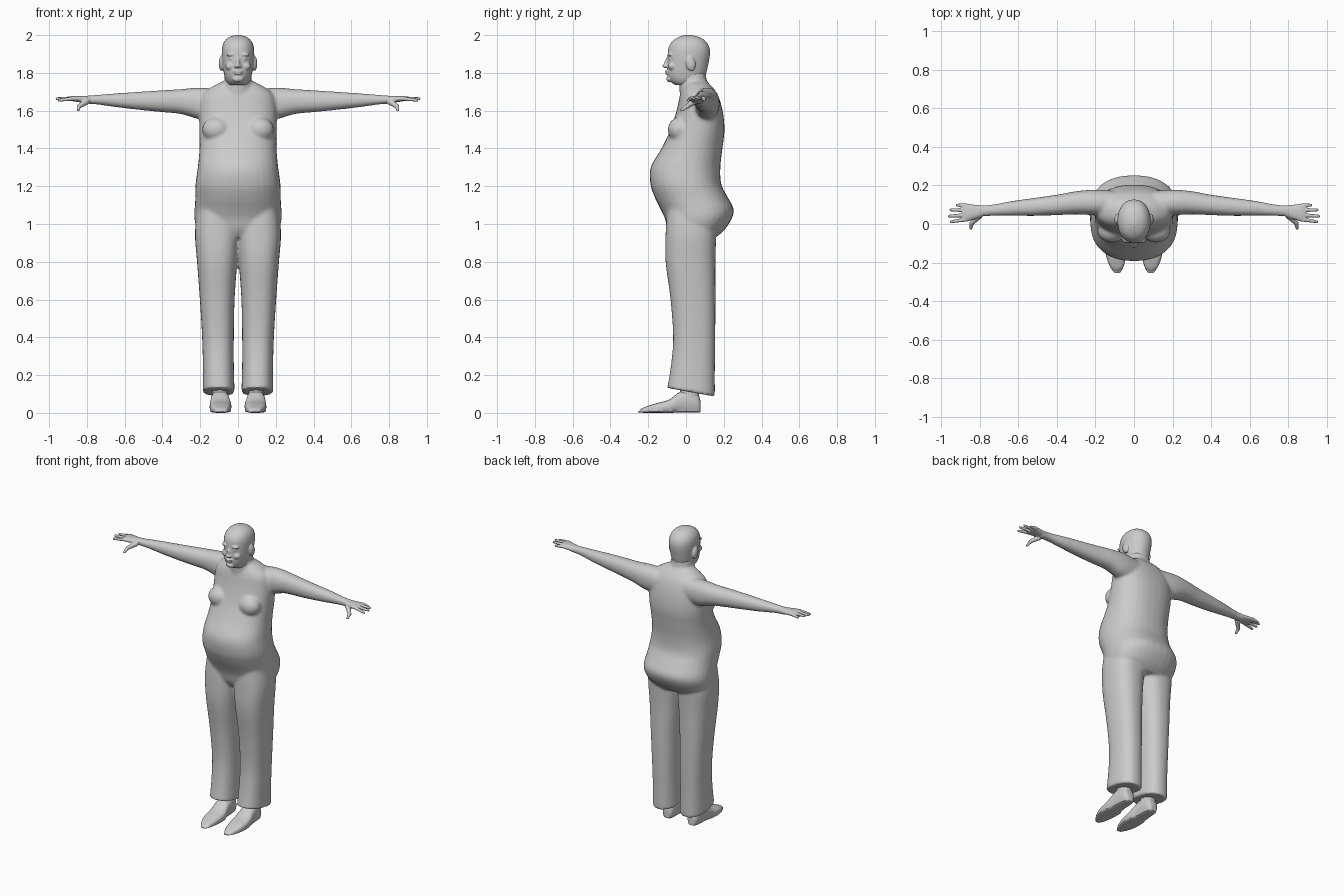
import bpy, bmesh, math
from mathutils import Vector, Matrix

grey = bpy.data.materials.new("plain grey")
grey.diffuse_color = (0.6, 0.6, 0.6, 1)


def spline(rings, steps=4):
    """Catmull-Rom interpolation of the ring parameters."""
    out = []
    for i in range(len(rings) - 1):
        p0, p1 = rings[max(i - 1, 0)], rings[i]
        p2, p3 = rings[i + 1], rings[min(i + 2, len(rings) - 1)]
        for s in range(steps):
            t = s / steps
            out.append([0.5 * (2 * b + (c - a) * t + (2 * a - 5 * b + 4 * c - d) * t * t
                               + (3 * b - a - 3 * c + d) * t ** 3)
                        for a, b, c, d in zip(p0, p1, p2, p3)])
    return out + [list(rings[-1])]


def loft(bm, rings, axis="z", power=2.2, sides=32, steps=4):
    """Rings are (position on axis, min u, max u, min v, max v)."""
    loops = []
    for t, u0, u1, v0, v1 in spline(rings, steps):
        loop = []
        for k in range(sides):
            a = 2 * math.pi * k / sides
            c, s = math.cos(a), math.sin(a)
            u = (u0 + u1) / 2 + (u1 - u0) / 2 * math.copysign(abs(c) ** (2 / power), c)
            v = (v0 + v1) / 2 + (v1 - v0) / 2 * math.copysign(abs(s) ** (2 / power), s)
            co = {"z": (u, v, t), "x": (t, u, v), "y": (u, t, v)}[axis]
            loop.append(bm.verts.new(co))
        loops.append(loop)
    for a, b in zip(loops, loops[1:]):
        for k in range(sides):
            j = (k + 1) % sides
            bm.faces.new((a[k], a[j], b[j], b[k]))
    bm.faces.new(loops[0][::-1])
    bm.faces.new(loops[-1])
    return loops


def blob(bm, centre, size, tilt=0.0):
    m = (Matrix.Translation(centre) @ Matrix.Rotation(tilt, 4, "X")
         @ Matrix.Diagonal((*size, 1)))
    bmesh.ops.create_uvsphere(bm, u_segments=20, v_segments=12, radius=1, matrix=m)


def limb(bm, a, b, r1, r2):
    """Tapered finger with a rounded tip."""
    a, b = Vector(a), Vector(b)
    d = b - a
    m = Matrix.Translation((a + b) / 2) @ d.to_track_quat("Z", "Y").to_matrix().to_4x4()
    bmesh.ops.create_cone(bm, cap_ends=True, segments=10, radius1=r1, radius2=r2,
                          depth=d.length, matrix=m)
    blob(bm, b, (r2, r2, r2))


def mirror_copy(bm):
    dup = bmesh.ops.duplicate(bm, geom=bm.verts[:] + bm.edges[:] + bm.faces[:])["geom"]
    for v in dup:
        if isinstance(v, bmesh.types.BMVert):
            v.co.x = -v.co.x


def finish(name, bm, voxel=0, smooth=0, angle=60):
    bmesh.ops.recalc_face_normals(bm, faces=bm.faces[:])
    me = bpy.data.meshes.new(name)
    bm.to_mesh(me)
    bm.free()
    ob = bpy.data.objects.new(name, me)
    bpy.context.collection.objects.link(ob)
    me.materials.append(grey)
    bpy.context.view_layer.objects.active = ob
    ob.select_set(True)
    if voxel:
        r = ob.modifiers.new("fuse", "REMESH")
        r.mode, r.voxel_size, r.use_smooth_shade = "VOXEL", voxel, True
        s = ob.modifiers.new("soften", "SMOOTH")
        s.factor, s.iterations = 0.5, smooth
        bpy.ops.object.modifier_apply(modifier="fuse")
        bpy.ops.object.modifier_apply(modifier="soften")
    bpy.ops.object.shade_smooth_by_angle(angle=math.radians(angle))
    ob.select_set(False)
    return ob


# Body: arms and legs first, mirrored, then torso and neck
bm = bmesh.new()
loft(bm, [(0.08, 0.04, 0.17, 1.56, 1.71), (0.20, 0.045, 0.178, 1.555, 1.722),
          (0.30, 0.05, 0.17, 1.582, 1.714), (0.40, 0.046, 0.152, 1.592, 1.708),
          (0.52, 0.042, 0.135, 1.604, 1.70), (0.64, 0.043, 0.118, 1.618, 1.692),
          (0.74, 0.042, 0.10, 1.632, 1.684), (0.82, 0.036, 0.098, 1.638, 1.678)], "x")
leg = loft(bm, [(0.11, 0.018, 0.187, -0.103, 0.153), (0.25, 0.022, 0.186, -0.08, 0.153),
                (0.40, 0.022, 0.19, -0.068, 0.155), (0.60, 0.018, 0.202, -0.082, 0.156),
                (0.80, 0.004, 0.217, -0.108, 0.156), (0.95, -0.008, 0.228, -0.108, 0.16),
                (1.08, 0.0, 0.215, -0.10, 0.16)], power=2.4)
for v in leg[0]:  # hem dips toward the heel
    v.co.z -= 0.18 * (v.co.y - 0.025)
blob(bm, (0.115, -0.035, 1.50), (0.075, 0.062, 0.065))
mirror_copy(bm)
loft(bm, [(0.93, -0.17, 0.17, -0.07, 0.16), (0.97, -0.215, 0.215, -0.095, 0.205),
          (1.03, -0.231, 0.231, -0.112, 0.243), (1.08, -0.23, 0.23, -0.135, 0.252),
          (1.14, -0.226, 0.226, -0.165, 0.222), (1.21, -0.225, 0.225, -0.188, 0.187),
          (1.30, -0.213, 0.213, -0.187, 0.182), (1.40, -0.204, 0.204, -0.13, 0.193),
          (1.50, -0.205, 0.205, -0.082, 0.204), (1.60, -0.205, 0.205, -0.05, 0.194),
          (1.68, -0.19, 0.19, -0.032, 0.17), (1.725, -0.14, 0.14, -0.015, 0.14),
          (1.755, -0.08, 0.08, 0.0, 0.11)], power=2.3)
loft(bm, [(1.62, -0.08, 0.08, -0.03, 0.14), (1.72, -0.074, 0.074, -0.035, 0.115),
          (1.80, -0.07, 0.07, -0.04, 0.105)])
finish("body", bm, 0.009, 6)

# Head: skull, brow, nose, lips, chin and ears fused together
bm = bmesh.new()
loft(bm, [(1.735, -0.045, 0.045, -0.055, 0.05), (1.755, -0.062, 0.062, -0.082, 0.09),
          (1.79, -0.073, 0.073, -0.098, 0.105), (1.84, -0.081, 0.081, -0.098, 0.117),
          (1.90, -0.086, 0.086, -0.097, 0.127), (1.94, -0.083, 0.083, -0.09, 0.122),
          (1.97, -0.07, 0.07, -0.07, 0.102), (1.99, -0.046, 0.046, -0.038, 0.07),
          (2.001, -0.012, 0.012, -0.005, 0.025)], power=2.15)
for s in (-1, 1):
    blob(bm, (s * 0.088, 0.024, 1.85), (0.014, 0.026, 0.040), 0.2)
    blob(bm, (s * 0.034, -0.083, 1.897), (0.028, 0.016, 0.010))
    blob(bm, (s * 0.04, -0.073, 1.835), (0.028, 0.022, 0.022))
    blob(bm, (s * 0.033, -0.085, 1.875), (0.013, 0.009, 0.007))
    blob(bm, (s * 0.012, -0.104, 1.834), (0.009, 0.012, 0.008))
blob(bm, (0, -0.102, 1.855), (0.010, 0.012, 0.032), -0.3)
blob(bm, (0, -0.113, 1.838), (0.011, 0.013, 0.010))
blob(bm, (0, -0.098, 1.808), (0.026, 0.014, 0.006))
blob(bm, (0, -0.096, 1.796), (0.022, 0.014, 0.006))
blob(bm, (0, -0.086, 1.768), (0.030, 0.018, 0.018))
finish("head", bm, 0.0045, 3)

# Hands: palm, four fingers and a drooping thumb
for side, name in ((1, "left_hand"), (-1, "right_hand")):
    bm = bmesh.new()
    loft(bm, [(0.78, 0.04, 0.096, 1.637, 1.678), (0.83, 0.024, 0.10, 1.643, 1.679),
              (0.87, 0.012, 0.106, 1.649, 1.678), (0.892, 0.014, 0.102, 1.653, 1.674)],
         "x", sides=20)
    for y0, y1, tip, z in ((0.095, 0.098, 0.918, 1.657), (0.072, 0.073, 0.950, 1.665),
                           (0.046, 0.041, 0.959, 1.663), (0.023, 0.012, 0.948, 1.655)):
        limb(bm, (0.875, y0, 1.664), (tip, y1, z), 0.0115, 0.0075)
    limb(bm, (0.80, 0.045, 1.65), (0.842, 0.005, 1.622), 0.018, 0.012)
    limb(bm, (0.842, 0.005, 1.622), (0.846, -0.022, 1.604), 0.012, 0.008)
    for v in bm.verts:
        v.co.x *= side
    finish(name, bm, 0.0035, 2)

# Shoes: pointed toe, low heel, ankle inside the trouser hem
for side, name in ((1, "left_shoe"), (-1, "right_shoe")):
    bm = bmesh.new()
    loft(bm, [(-0.253, 0.072, 0.102, 0.004, 0.014), (-0.22, 0.054, 0.125, 0.001, 0.03),
              (-0.16, 0.040, 0.146, 0.0, 0.05), (-0.09, 0.035, 0.150, 0.0, 0.07),
              (-0.03, 0.045, 0.144, 0.004, 0.112), (0.03, 0.050, 0.138, 0.003, 0.12),
              (0.065, 0.058, 0.130, 0.003, 0.095), (0.078, 0.072, 0.116, 0.01, 0.06)],
         "y", power=2.6, sides=24)
    loft(bm, [(0.05, 0.05, 0.138, -0.035, 0.07), (0.16, 0.06, 0.135, -0.03, 0.07)], steps=1)
    for v in bm.verts:  # flat sole
        v.co.z = max(v.co.z, 0.0) if v.co.z > 0.02 else v.co.z * 0.5
        v.co.x *= side
    finish(name, bm, angle=45)
